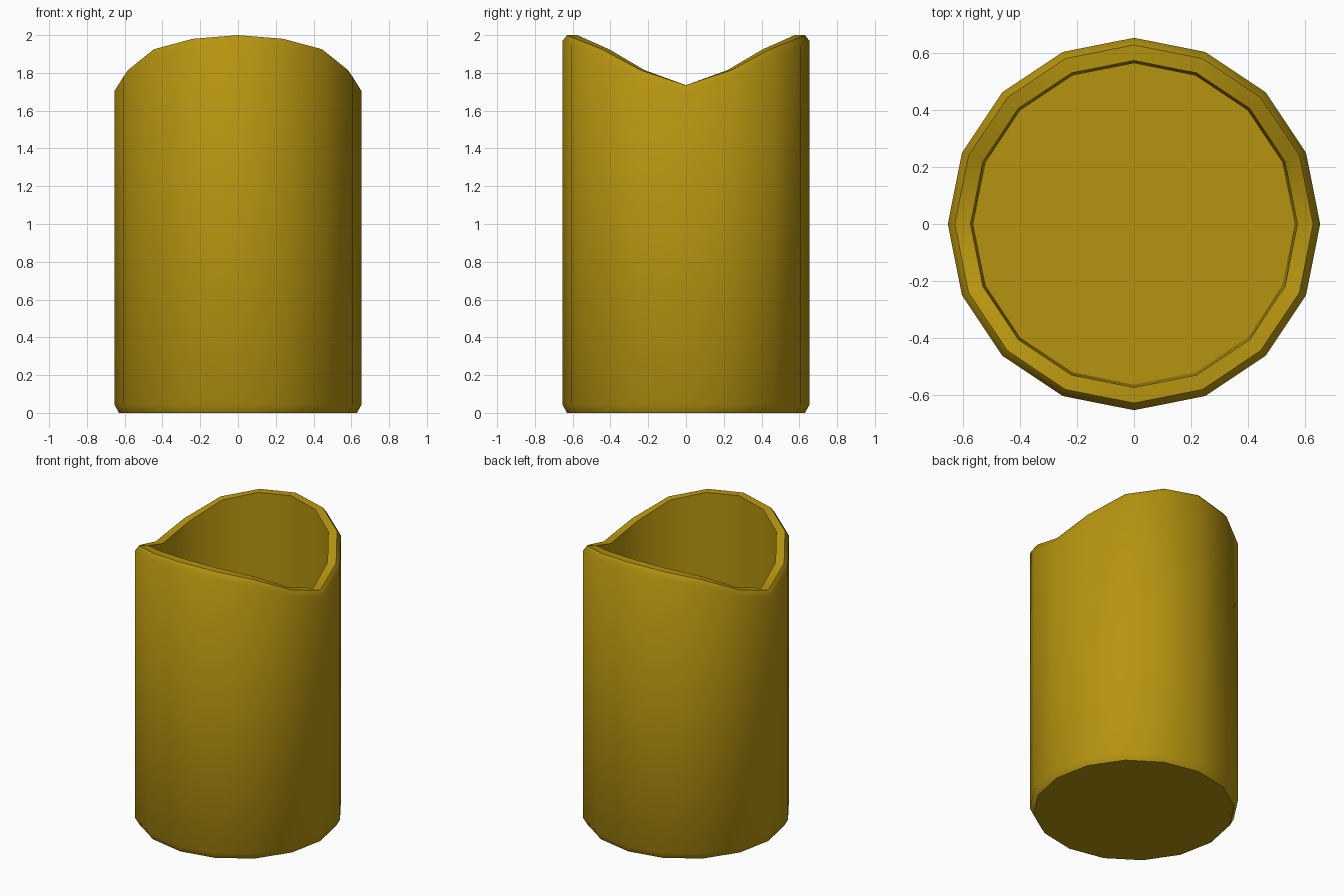
import bpy, bmesh
from math import sin, cos, pi, radians

cube = bpy.data.objects.get("Cube")
if cube:
    bpy.data.objects.remove(cube, do_unlink=True)

SIDES = 16
# Rim height per step from the low sides (x axis) to the high front and back
RIM = [1.735, 1.815, 1.925, 1.98, 2.0]
# Profile from the base to the inner floor: radius, height, follows the rim?
PROFILE = [(0.63, 0, False), (0.655, 0.045, False), (0.655, -0.033, True),
           (0.63, 0, True), (0.575, 0, True), (0.565, 0.08, False)]

mat = bpy.data.materials.new("golden_ochre")
color = (0.468, 0.296, 0.005, 1)
mat.use_nodes = True
mat.diffuse_color = color
mat.node_tree.nodes["Principled BSDF"].inputs["Base Color"].default_value = color


def rim_height(i):
    """Mirror the quarter of rim heights around the whole circle."""
    step = i % (SIDES // 2)
    return RIM[min(step, SIDES // 2 - step)]


# Cup shell: rings of the profile bridged together
bm = bmesh.new()
rings = []
for r, z, on_rim in PROFILE:
    ring = []
    for i in range(SIDES):
        a = 2 * pi * i / SIDES
        height = z + rim_height(i) if on_rim else z
        ring.append(bm.verts.new((r * cos(a), r * sin(a), height)))
    rings.append(ring)
for low, high in zip(rings, rings[1:]):
    for i in range(SIDES):
        j = (i + 1) % SIDES
        bm.faces.new((low[i], low[j], high[j], high[i]))

# Underside and inner floor
bm.faces.new(rings[0][::-1])
bm.faces.new(rings[-1])

mesh = bpy.data.meshes.new("cup")
bm.to_mesh(mesh)
bm.free()
mesh.materials.append(mat)
cup = bpy.data.objects.new("cup", mesh)
bpy.context.collection.objects.link(cup)

# Smooth sides with crisp rim and base edges
bpy.ops.object.select_all(action="DESELECT")
cup.select_set(True)
bpy.context.view_layer.objects.active = cup
bpy.ops.object.shade_smooth_by_angle(angle=radians(45))
